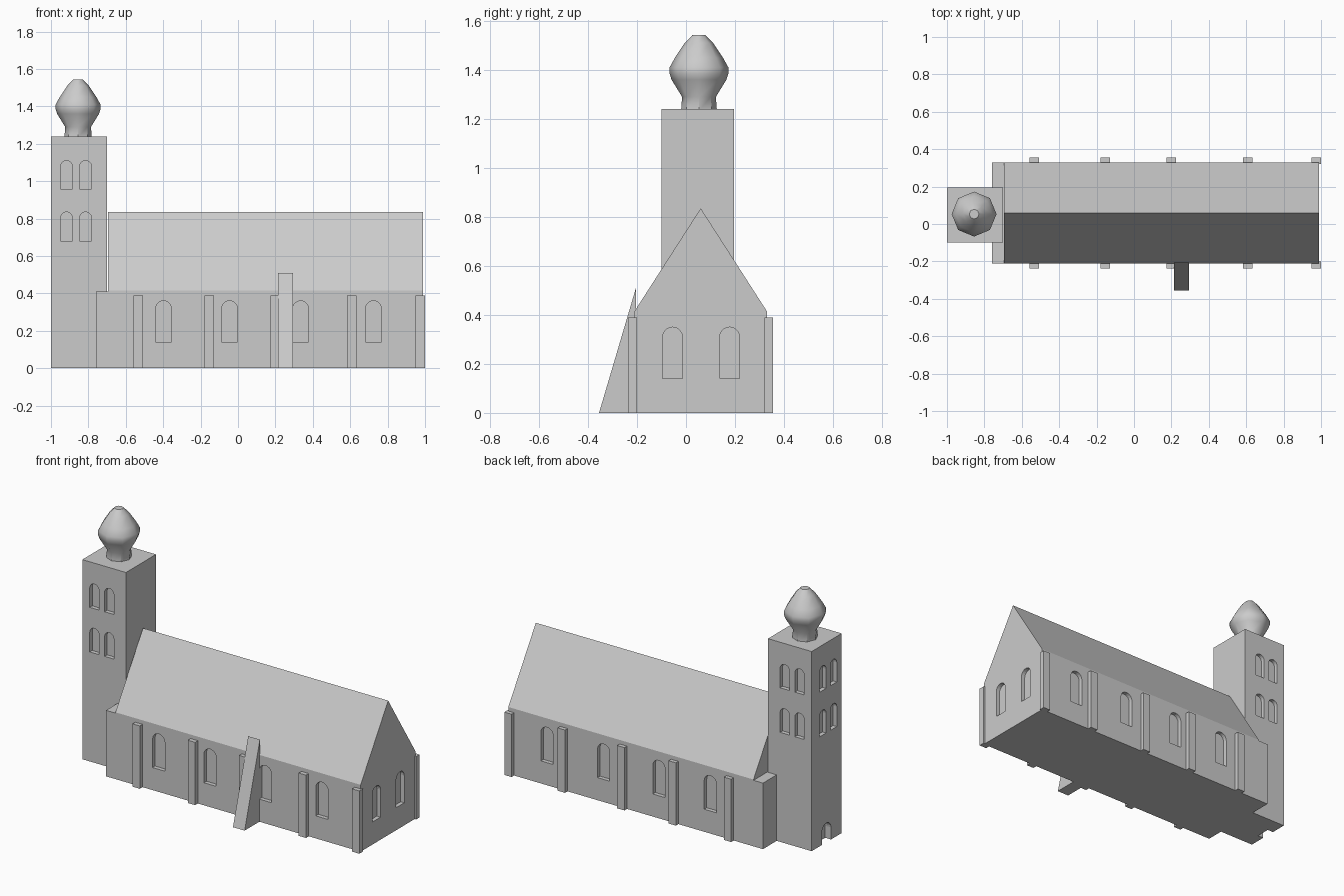
import bpy, bmesh, math
from mathutils import Vector

if "Cube" in bpy.data.objects:
    bpy.data.objects.remove(bpy.data.objects["Cube"])

stone = bpy.data.materials.new("light grey stone")
stone.diffuse_color = (0.6, 0.6, 0.6, 1)
stone.use_nodes = True
stone.node_tree.nodes["Principled BSDF"].inputs["Base Color"].default_value = stone.diffuse_color


def make_object(name, bm):
    bmesh.ops.recalc_face_normals(bm, faces=bm.faces)
    me = bpy.data.meshes.new(name)
    bm.to_mesh(me)
    bm.free()
    me.materials.append(stone)
    ob = bpy.data.objects.new(name, me)
    bpy.context.collection.objects.link(ob)
    return ob


def add_prism(bm, points, offset):
    """Closed prism: a flat outline swept along an offset."""
    offset = Vector(offset)
    a = [bm.verts.new(p) for p in points]
    b = [bm.verts.new(Vector(p) + offset) for p in points]
    bm.faces.new(a)
    bm.faces.new(b[::-1])
    n = len(a)
    for i in range(n):
        bm.faces.new((a[i], b[i], b[(i + 1) % n], a[(i + 1) % n]))


def add_box(bm, x0, x1, y0, y1, z0, z1):
    add_prism(bm, [(x0, y0, z0), (x1, y0, z0), (x1, y1, z0), (x0, y1, z0)],
              (0, 0, z1 - z0))


def add_arch(bm, x, y, normal, width, z0, z1, depth=0.025):
    """Round-headed niche cutter centred on a wall point."""
    n = Vector(normal)
    u = Vector((-n.y, n.x, 0))
    r = width / 2
    outline = [(-r, z0), (r, z0)]
    outline += [(r * math.cos(math.pi * i / 10), z1 - r + r * math.sin(math.pi * i / 10))
                for i in range(11)]
    start = Vector((x, y, 0)) - n * depth
    add_prism(bm, [start + u * a + Vector((0, 0, b)) for a, b in outline],
              n * (depth + 0.02))


def carve(ob, cutter_bm):
    """Cut the niches out of a part and drop the cutter."""
    cutter = make_object("niche_cutter", cutter_bm)
    cutter.hide_render = True
    mod = ob.modifiers.new("niches", 'BOOLEAN')
    mod.operation = 'DIFFERENCE'
    mod.solver = 'EXACT'
    mod.object = cutter
    dg = bpy.context.evaluated_depsgraph_get()
    ob_mesh = bpy.data.meshes.new_from_object(ob.evaluated_get(dg))
    ob.modifiers.clear()
    ob.data = ob_mesh
    bpy.data.objects.remove(cutter)


SOUTH, NORTH, RIDGE = -0.21, 0.33, 0.06

# Nave with gabled roof; the west end is cut down to a low flat bay
bm = bmesh.new()
add_prism(bm, [(-0.76, SOUTH, 0), (-0.76, NORTH, 0), (-0.76, NORTH, 0.415),
               (-0.76, RIDGE, 0.835), (-0.76, SOUTH, 0.415)], (1.75, 0, 0))
nave = make_object("nave", bm)
cut = bmesh.new()
add_box(cut, -0.9, -0.695, -0.5, 0.6, 0.41, 1.0)
for x in (-0.398, -0.045, 0.335, 0.724):
    add_arch(cut, x, SOUTH, (0, -1, 0), 0.084, 0.14, 0.36)
    add_arch(cut, x, NORTH, (0, 1, 0), 0.084, 0.14, 0.36)
for y in (-0.055, 0.178):
    add_arch(cut, 0.99, y, (1, 0, 0), 0.08, 0.14, 0.35)
carve(nave, cut)

# Bell tower with paired windows on three sides and a west door
bm = bmesh.new()
add_box(bm, -1.0, -0.70, -0.10, 0.195, 0, 1.24)
tower = make_object("tower", bm)
cut = bmesh.new()
for z0, z1 in ((0.68, 0.835), (0.957, 1.11)):
    for x in (-0.917, -0.815):
        add_arch(cut, x, -0.10, (0, -1, 0), 0.064, z0, z1)
        add_arch(cut, x, 0.195, (0, 1, 0), 0.064, z0, z1)
    for y in (-0.02, 0.085):
        add_arch(cut, -1.0, y, (-1, 0, 0), 0.064, z0, z1)
add_arch(cut, -1.0, 0.05, (-1, 0, 0), 0.09, -0.05, 0.12, 0.04)
carve(tower, cut)

# Onion dome: eight-sided turned profile
bm = bmesh.new()
profile = [(0.073, 1.235), (0.069, 1.29), (0.112, 1.36), (0.12, 1.385),
           (0.12, 1.41), (0.098, 1.45), (0.058, 1.51), (0.026, 1.543)]
rings = []
for r, z in profile:
    rings.append([bm.verts.new((-0.855 + r * math.cos(i * math.pi / 4),
                                0.053 + r * math.sin(i * math.pi / 4), z))
                  for i in range(8)])
for lo, hi in zip(rings, rings[1:]):
    for i in range(8):
        j = (i + 1) % 8
        bm.faces.new((lo[i], lo[j], hi[j], hi[i]))
bm.faces.new(rings[0][::-1])
bm.faces.new(rings[-1])
dome = make_object("onion_dome", bm)
bpy.context.view_layer.objects.active = dome
dome.select_set(True)
bpy.ops.object.shade_smooth_by_angle(angle=math.radians(44))

# Wall pilasters along both long sides
for side, y0, y1 in (("south", -0.237, -0.20), ("north", 0.32, 0.355)):
    for i, x in enumerate((-0.534, -0.154, 0.199, 0.608, 0.975)):
        bm = bmesh.new()
        add_box(bm, x - 0.025, x + 0.025, y0, y1, 0, 0.39)
        make_object(f"{side}_pilaster_{i + 1}", bm)

# Sloping buttress against the south wall
bm = bmesh.new()
add_prism(bm, [(0.214, -0.355, 0), (0.214, -0.205, 0), (0.214, -0.205, 0.508)],
          (0.08, 0, 0))
make_object("buttress", bm)
